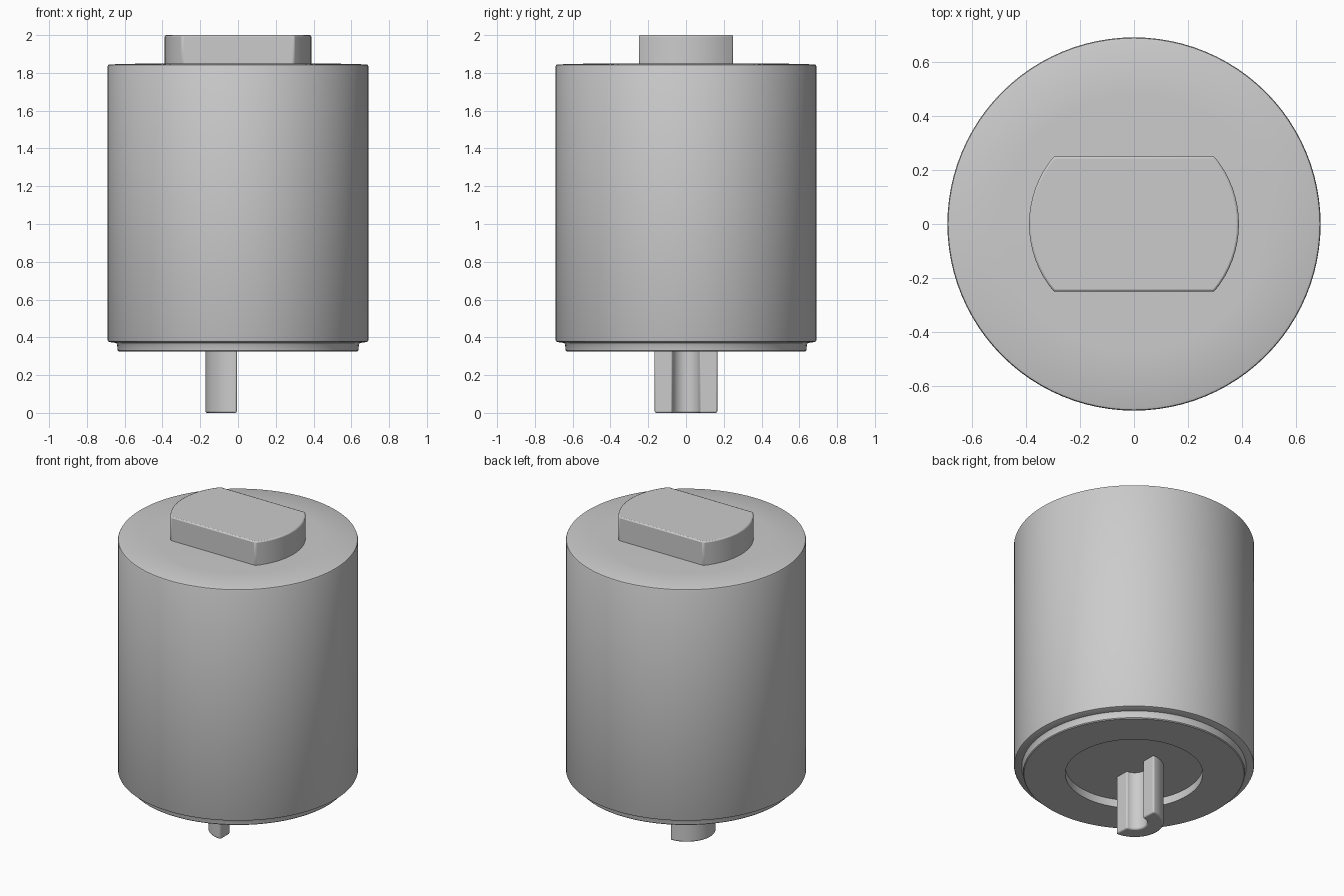
import bpy, bmesh, math

default = bpy.data.objects.get("Cube")
if default:
    bpy.data.objects.remove(default, do_unlink=True)

grey = bpy.data.materials.new("plain grey")
grey.use_nodes = True
colour = (0.6, 0.6, 0.6, 1)
grey.diffuse_color = colour
grey.node_tree.nodes["Principled BSDF"].inputs["Base Color"].default_value = colour


def finish(name, bm, bevel=0):
    """Turn a bmesh into a smooth, grey object with optional rounded edges."""
    bmesh.ops.recalc_face_normals(bm, faces=bm.faces)
    mesh = bpy.data.meshes.new(name)
    bm.to_mesh(mesh)
    bm.free()
    mesh.materials.append(grey)
    obj = bpy.data.objects.new(name, mesh)
    bpy.context.collection.objects.link(obj)
    if bevel:
        mod = obj.modifiers.new("rounded edges", "BEVEL")
        mod.width, mod.segments = bevel, 2
        mod.limit_method, mod.angle_limit = "ANGLE", math.radians(40)
    bpy.ops.object.select_all(action="DESELECT")
    obj.select_set(True)
    bpy.context.view_layer.objects.active = obj
    bpy.ops.object.shade_smooth_by_angle(angle=math.radians(35))


def lathe(name, profile, steps=96):
    """Spin a (radius, height) profile around the z axis."""
    bm = bmesh.new()
    verts = [bm.verts.new((r, 0, z)) for r, z in profile]
    edges = [bm.edges.new(pair) for pair in zip(verts, verts[1:])]
    bmesh.ops.spin(bm, geom=verts + edges, cent=(0, 0, 0), axis=(0, 0, 1),
                   angle=math.tau, steps=steps, use_duplicate=False)
    bmesh.ops.remove_doubles(bm, verts=bm.verts, dist=0.0005)
    finish(name, bm)


def prism(name, outline, bottom, top, bevel):
    """Extrude a flat outline upwards."""
    bm = bmesh.new()
    face = bm.faces.new([bm.verts.new((x, y, bottom)) for x, y in outline])
    new = bmesh.ops.extrude_face_region(bm, geom=[face])["geom"]
    bmesh.ops.translate(bm, vec=(0, 0, top - bottom),
                        verts=[v for v in new if isinstance(v, bmesh.types.BMVert)])
    finish(name, bm, bevel)


def arc(radius, start, end, steps):
    return [(radius * math.cos(a), radius * math.sin(a))
            for a in (start + (end - start) * i / steps for i in range(steps + 1))]


# Cylindrical body with softened rim, stepped lower lip and shallow recess
lathe("body", [
    (0, 1.85), (0.48, 1.85), (0.68, 1.845), (0.687, 1.842), (0.69, 1.835),
    (0.69, 0.385), (0.687, 0.378), (0.68, 0.375), (0.645, 0.37),
    (0.64, 0.36), (0.637, 0.33), (0.632, 0.325),
    (0.395, 0.325), (0.395, 0.375), (0, 0.375)])

# Top knob: a disc with two flat sides
half = math.asin(0.25 / 0.388)
prism("top_knob", arc(0.388, -half, half, 16)
      + arc(0.388, math.pi - half, math.pi + half, 16), 1.83, 2.0, 0.008)

# Drive peg: half round with a concave groove along its flat side
quarter = math.pi / 2
groove = [(x - 0.006, y) for x, y in arc(0.072, 3 * quarter, quarter, 16)]
outer = [(x - 0.006, y) for x, y in arc(0.166, quarter, 3 * quarter, 32)]
prism("drive_peg", outer + groove, 0, 0.39, 0.008)
